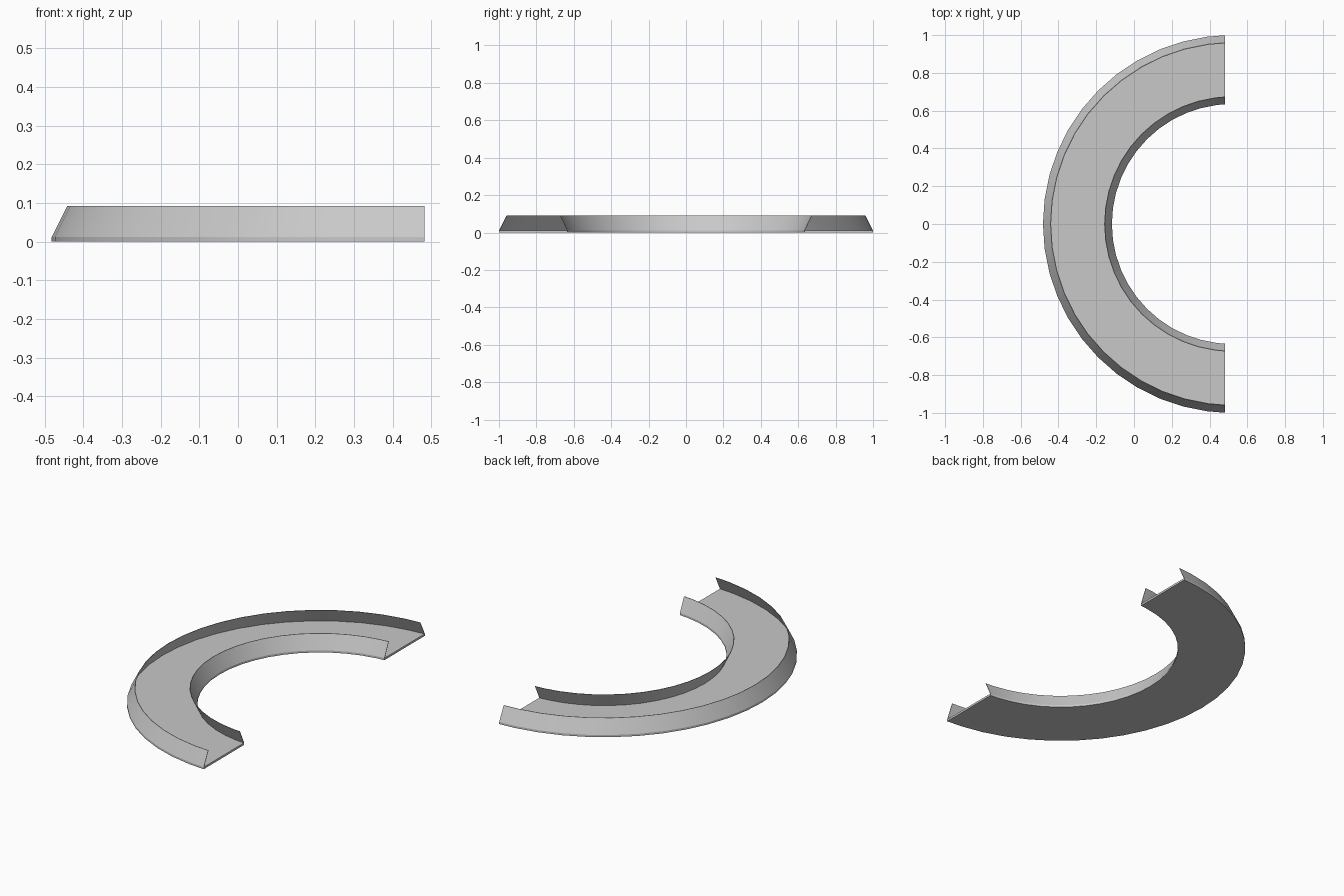
import bpy
import bmesh
import math

cube = bpy.data.objects.get("Cube")
if cube:
    bpy.data.objects.remove(cube, do_unlink=True)

CENTRE_X = 0.518   # centre of the arc
END_X = 0.483      # plane where both ends are cut off
STEPS = 24         # facets over the half circle
FLOOR = 0.012
TOP = 0.092
SHEET = 0.003      # wall thickness

grey = bpy.data.materials.new("light_grey")
grey.use_nodes = True
colour = (0.58, 0.58, 0.58, 1)
grey.diffuse_color = colour
grey.node_tree.nodes["Principled BSDF"].inputs["Base Color"].default_value = colour


def arc_point(radius, step):
    """Point on the arc; the first and last lie on the end plane."""
    start = math.acos((END_X - CENTRE_X) / radius)
    if step == 0:
        angle = start
    elif step == STEPS:
        angle = 2 * math.pi - start
    else:
        angle = math.pi / 2 + math.pi * step / STEPS
    return CENTRE_X + radius * math.cos(angle), radius * math.sin(angle)


def sweep(name, profile):
    """Sweep a closed (radius, height) profile round the arc and cap it."""
    bm = bmesh.new()
    rings = []
    for step in range(STEPS + 1):
        rings.append([bm.verts.new((*arc_point(r, step), z)) for r, z in profile])
    count = len(profile)
    for a, b in zip(rings, rings[1:]):
        for i in range(count):
            j = (i + 1) % count
            bm.faces.new((a[i], a[j], b[j], b[i]))
    bm.faces.new(rings[0])
    bm.faces.new(rings[-1])
    bmesh.ops.recalc_face_normals(bm, faces=bm.faces)
    mesh = bpy.data.meshes.new(name)
    bm.to_mesh(mesh)
    bm.free()
    mesh.materials.append(grey)
    obj = bpy.data.objects.new(name, mesh)
    bpy.context.collection.objects.link(obj)
    bpy.ops.object.select_all(action="DESELECT")
    obj.select_set(True)
    bpy.context.view_layer.objects.active = obj
    bpy.ops.object.shade_smooth_by_angle(angle=math.radians(20))
    return obj


def wall(name, foot, head, thickness):
    """Thin wall leaning over the floor."""
    sweep(name, [(foot, FLOOR), (head, TOP),
                 (head + thickness, TOP), (foot + thickness, FLOOR)])


# Flat curved floor
sweep("channel_floor", [(0.635, 0), (1.0, 0), (1.0, FLOOR), (0.635, FLOOR)])

# Leaning side walls
wall("outer_wall", 1.0, 0.96, -SHEET)
wall("inner_wall", 0.635, 0.673, SHEET)
